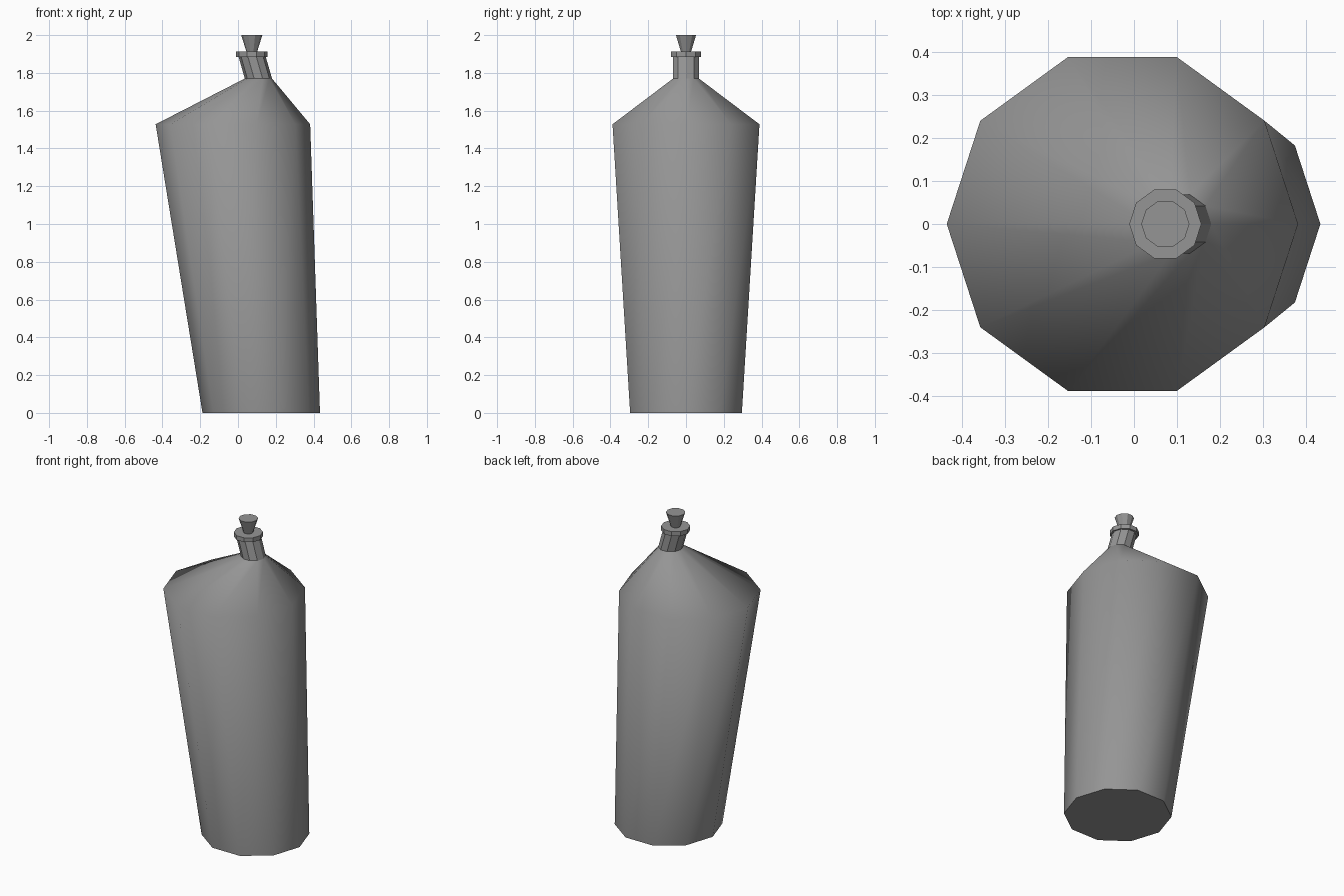
import bpy, bmesh
from math import cos, sin, tau

if "Cube" in bpy.data.objects:
    bpy.data.objects.remove(bpy.data.objects["Cube"])

SIDES = 10

# dark grey glass
grey = bpy.data.materials.new("dark_grey")
grey.diffuse_color = (0.3, 0.3, 0.3, 1)
grey.use_nodes = True
grey.node_tree.nodes["Principled BSDF"].inputs["Base Color"].default_value = grey.diffuse_color


def lathe(name, rings, smooth=False):
    """Skin a stack of ten-sided rings given as (centre x, radius, z)."""
    bm = bmesh.new()
    loops = [[bm.verts.new((cx + r * cos(tau * i / SIDES), r * sin(tau * i / SIDES), z))
              for i in range(SIDES)] for cx, r, z in rings]
    for low, high in zip(loops, loops[1:]):
        for i in range(SIDES):
            j = (i + 1) % SIDES
            f = bm.faces.new((low[i], low[j], high[j], high[i]))
            f.smooth = smooth
    for cap in (loops[0][::-1], loops[-1]):
        for e in bm.faces.new(cap).edges:
            e.smooth = False
    mesh = bpy.data.meshes.new(name)
    bm.to_mesh(mesh)
    bm.free()
    mesh.materials.append(grey)
    obj = bpy.data.objects.new(name, mesh)
    bpy.context.collection.objects.link(obj)
    return obj


# leaning body with sloped shoulder
lathe("bottle_body", [(0.123, 0.311, 0), (-0.027, 0.409, 1.528), (0.108, 0.072, 1.77)], smooth=True)
# slanted neck
lathe("neck", [(0.108, 0.072, 1.77), (0.075, 0.072, 1.885)])
# lip around the mouth
lathe("lip", [(0.073, 0.084, 1.884), (0.073, 0.084, 1.912)])
# flared stopper
lathe("stopper", [(0.073, 0.028, 1.911), (0.073, 0.056, 2.0)])
